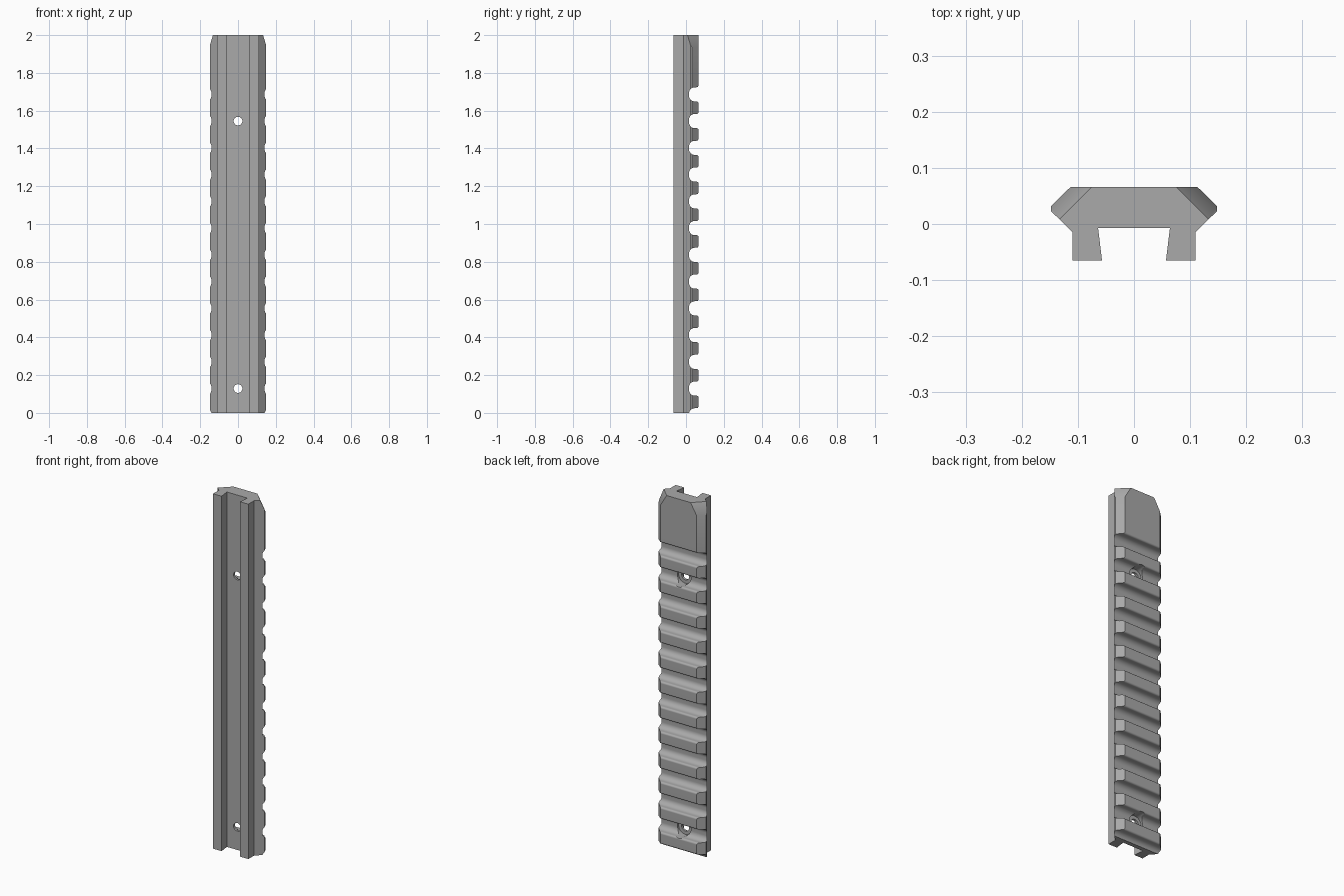
import bpy, bmesh, math
from mathutils import Vector

cube = bpy.data.objects.get("Cube")
if cube:
    bpy.data.objects.remove(cube, do_unlink=True)

LENGTH, BACK = 2.0, 0.066
PITCH, FIRST, GROOVES = 0.1416, -0.0128, 13
HALF, FLOOR, FILLET, ROUND = 0.0375, 0.016, 0.03, 0.01

grey = bpy.data.materials.new("rail grey")
grey.use_nodes = True
colour = (0.4, 0.4, 0.4, 1)
grey.diffuse_color = colour
grey.node_tree.nodes["Principled BSDF"].inputs["Base Color"].default_value = colour


def prism(bm, points, sweep):
    """Closed solid made by sweeping a flat outline."""
    face = bm.faces.new([bm.verts.new(p) for p in points])
    ext = bmesh.ops.extrude_face_region(bm, geom=[face])
    moved = [g for g in ext["geom"] if isinstance(g, bmesh.types.BMVert)]
    bmesh.ops.translate(bm, verts=moved, vec=sweep)


def finish(bm, name):
    bmesh.ops.recalc_face_normals(bm, faces=bm.faces)
    mesh = bpy.data.meshes.new(name)
    bm.to_mesh(mesh)
    bm.free()
    mesh.materials.append(grey)
    obj = bpy.data.objects.new(name, mesh)
    bpy.context.collection.objects.link(obj)
    return obj


def arc(cy, cz, r, start, end, steps=8):
    angles = [math.radians(start + (end - start) * i / steps) for i in range(steps + 1)]
    return [(cy + r * math.sin(a), cz + r * math.cos(a)) for a in angles]


# Rail body: mirrored dovetail section with a flared slot in the front
half = [(0.064, -0.007), (0.057, -0.065), (0.11, -0.065), (0.11, -0.014),
        (0.148, 0.023), (0.148, 0.032), (0.113, BACK)]
section = half + [(-x, y) for x, y in reversed(half)]
bm = bmesh.new()
prism(bm, [(x, y, 0) for x, y in section], (0, 0, LENGTH))
# Sloped corners at the top end
for side in (-1, 1):
    cut = bmesh.ops.bisect_plane(
        bm, geom=bm.verts[:] + bm.edges[:] + bm.faces[:],
        plane_co=(side * 0.075, BACK, LENGTH),
        plane_no=Vector((side, 1, 0.585)).normalized(), clear_outer=True)
    edges = [g for g in cut["geom_cut"] if isinstance(g, bmesh.types.BMEdge)]
    bmesh.ops.holes_fill(bm, edges=edges)
rail = finish(bm, "rail")

# Cross grooves: filleted floor, rounded tooth tops
side_curve = arc(FLOOR + FILLET, HALF - FILLET, FILLET, -90, 0)
side_curve += arc(BACK - ROUND, HALF + ROUND, ROUND, 180, 90, 5)
side_curve.append((BACK + 0.03, HALF + ROUND))
groove = side_curve + [(y, -z) for y, z in reversed(side_curve)]
bm = bmesh.new()
for i in range(GROOVES):
    prism(bm, [(-0.2, y, z + FIRST + PITCH * i) for y, z in groove], (0.4, 0, 0))
cutters = [finish(bm, "groove_cutter")]

# Counterbored screw holes, centred in the second and twelfth grooves
for name, radius, start in (("counterbore_cutter", 0.042, 0.006), ("hole_cutter", 0.023, -0.1)):
    bm = bmesh.new()
    for i in (1, 11):
        ring = arc(0, FIRST + PITCH * i, radius, 0, 360, 32)[:-1]
        prism(bm, [(x, start, z) for x, z in ring], (0, 0.2, 0))
    cutters.append(finish(bm, name))

bpy.ops.object.select_all(action='DESELECT')
bpy.context.view_layer.objects.active = rail
rail.select_set(True)
for cutter in cutters:
    mod = rail.modifiers.new(cutter.name, 'BOOLEAN')
    mod.operation, mod.solver, mod.object = 'DIFFERENCE', 'EXACT', cutter
    bpy.ops.object.modifier_apply(modifier=mod.name)
    bpy.data.objects.remove(cutter, do_unlink=True)

# Smooth curved cuts, crisp flat faces
bpy.ops.object.shade_smooth_by_angle(angle=math.radians(25))
weighted = rail.modifiers.new("weighted normals", 'WEIGHTED_NORMAL')
weighted.keep_sharp = True
